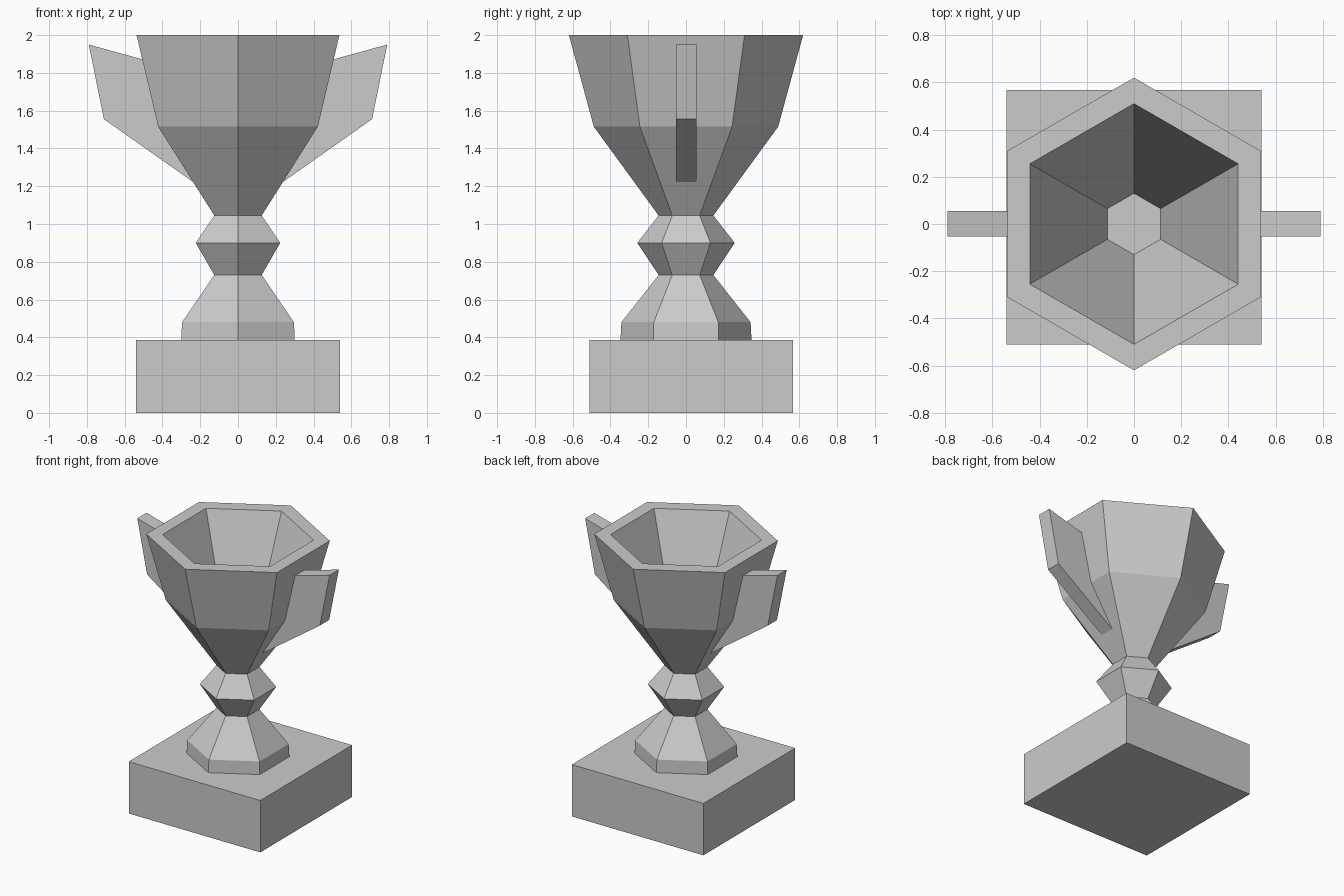
import bpy, bmesh, math

if "Cube" in bpy.data.objects:
    bpy.data.objects.remove(bpy.data.objects["Cube"])


def finish(name, bm):
    bmesh.ops.recalc_face_normals(bm, faces=bm.faces)
    mesh = bpy.data.meshes.new(name)
    bm.to_mesh(mesh)
    bm.free()
    obj = bpy.data.objects.new(name, mesh)
    bpy.context.collection.objects.link(obj)
    return obj


def lathe(name, profile, sides=6):
    """Stack of polygon rings (radius, z), corners on the y axis, capped at both ends."""
    bm = bmesh.new()
    rings = []
    for r, z in profile:
        angles = [math.pi / 2 + 2 * math.pi * i / sides for i in range(sides)]
        rings.append([bm.verts.new((r * math.cos(a), r * math.sin(a), z)) for a in angles])
    for lo, hi in zip(rings, rings[1:]):
        for i in range(sides):
            j = (i + 1) % sides
            bm.faces.new((lo[i], lo[j], hi[j], hi[i]))
    bm.faces.new(rings[0])
    bm.faces.new(rings[-1])
    return finish(name, bm)


def plate(name, outline, y0, y1):
    """Outline in x, z extruded along y."""
    bm = bmesh.new()
    face = bm.faces.new([bm.verts.new((x, y0, z)) for x, z in outline])
    new = bmesh.ops.extrude_face_region(bm, geom=[face])["geom"]
    verts = [v for v in new if isinstance(v, bmesh.types.BMVert)]
    bmesh.ops.translate(bm, verts=verts, vec=(0, y1 - y0, 0))
    return finish(name, bm)


# Square plinth, set slightly towards the back
plate("plinth", [(-0.54, 0), (0.54, 0), (0.54, 0.385), (-0.54, 0.385)], -0.51, 0.567)

# Hexagonal foot, knobbed stem, bowl, rim and hollow inside
lathe("cup", [(0.347, 0.385), (0.342, 0.48), (0.145, 0.73), (0.258, 0.90),
              (0.145, 1.045), (0.488, 1.515), (0.62, 2.0),
              (0.51, 2.0), (0.13, 1.07)])

# Solid handles on both sides, inner edge following the bowl
handle = [(0.79, 1.95), (0.71, 1.555), (0.22, 1.21), (0.415, 1.515), (0.50, 1.87)]
for side, label in ((1, "right"), (-1, "left")):
    plate("handle_" + label, [(side * x, z) for x, z in handle], -0.053, 0.055)
